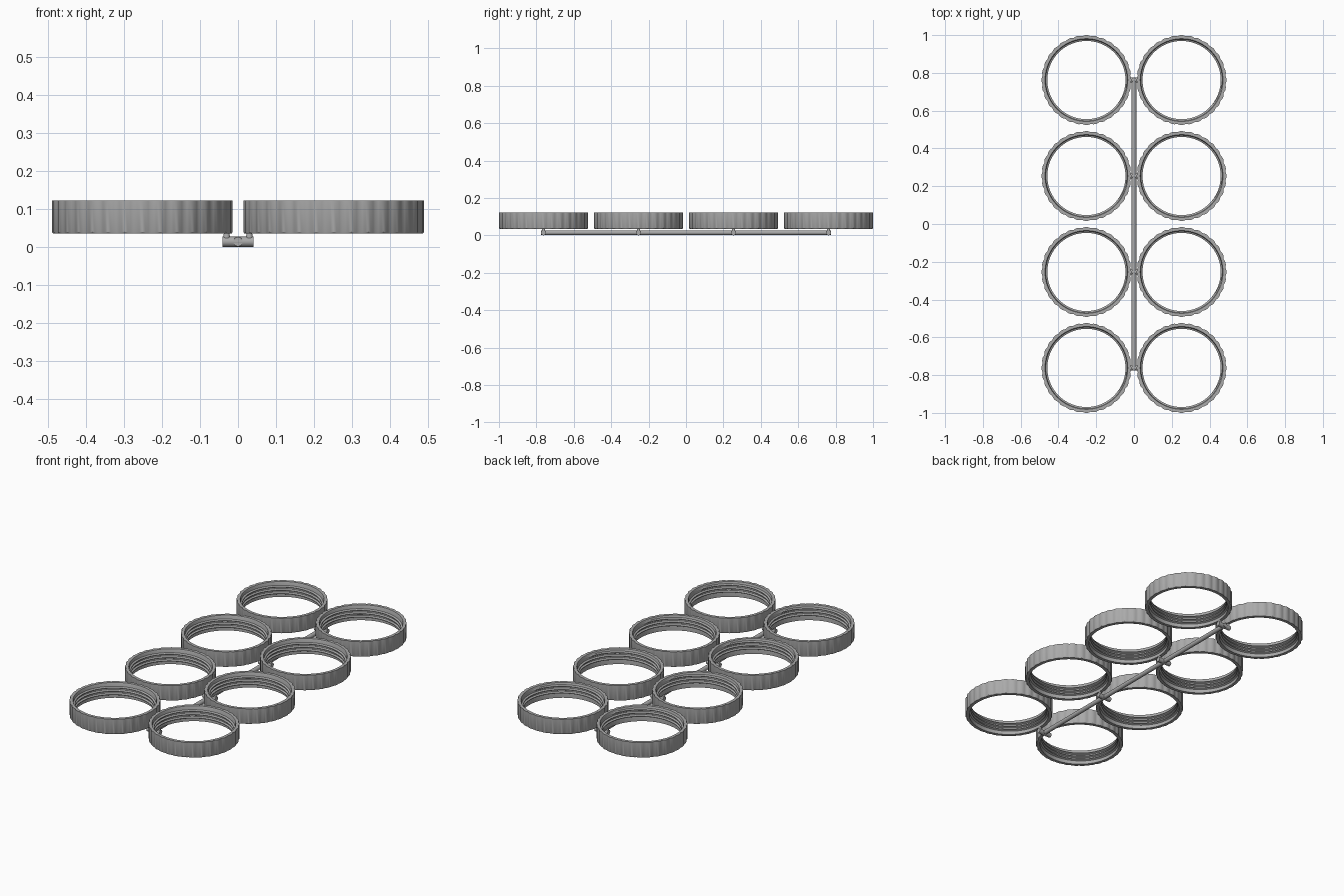
import bpy, bmesh, math
from mathutils import Vector

if "Cube" in bpy.data.objects:
    bpy.data.objects.remove(bpy.data.objects["Cube"], do_unlink=True)

grey = bpy.data.materials.new("plain grey")
grey.use_nodes = True
grey.diffuse_color = (0.4, 0.4, 0.4, 1)
grey.node_tree.nodes["Principled BSDF"].inputs["Base Color"].default_value = (0.4, 0.4, 0.4, 1)

Z0, Z1 = 0.035, 0.122       # ring bottom and top
R_OUT, R_WALL, R_THREAD = 0.238, 0.216, 0.207
LOBES, STEPS = 32, 192


def finish(bm, name):
    bmesh.ops.recalc_face_normals(bm, faces=bm.faces)
    mesh = bpy.data.meshes.new(name)
    bm.to_mesh(mesh)
    bm.free()
    mesh.materials.append(grey)
    return mesh


def place(mesh, name, loc=(0, 0, 0)):
    ob = bpy.data.objects.new(name, mesh)
    ob.location = loc
    bpy.context.collection.objects.link(ob)
    return ob


def smooth(ob):
    bpy.ops.object.select_all(action='DESELECT')
    ob.select_set(True)
    bpy.context.view_layer.objects.active = ob
    bpy.ops.object.shade_smooth_by_angle(angle=math.radians(35))


def bridge(bm, a, b):
    for i in range(len(a)):
        j = (i + 1) % len(a)
        bm.faces.new((a[i], a[j], b[j], b[i]))


def ring_mesh():
    """Open screw band: scalloped outside, plain bore with chamfered lips."""
    # radius, height, depth of the scallops
    profile = [(R_WALL, Z1 - 0.006, 0), (R_WALL + 0.003, Z1, 0),
               (R_OUT, Z1, 0.005), (R_OUT, Z0 + 0.004, 0.005),
               (R_OUT - 0.003, Z0, 0.003), (R_WALL, Z0, 0)]
    bm = bmesh.new()
    loops = []
    for r, z, depth in profile:
        loop = []
        for i in range(STEPS):
            a = math.tau * i / STEPS
            rr = r - depth * (1 - abs(math.cos(a * LOBES / 2)))
            loop.append(bm.verts.new((rr * math.cos(a), rr * math.sin(a), z)))
        loops.append(loop)
    for k, loop in enumerate(loops):
        bridge(bm, loop, loops[(k + 1) % len(loops)])
    return finish(bm, "screw_ring")


def thread_mesh(turns=3, pitch=0.019, seg=72):
    """Helical ridge on the bore, tapering in at both ends."""
    bm = bmesh.new()
    n = turns * seg
    last = None
    for i in range(n + 1):
        a = math.tau * i / seg
        z = Z0 + 0.015 + pitch * i / seg
        taper = min(1, i / 8, (n - i) / 8)
        tip = R_WALL - (R_WALL - R_THREAD) * taper
        sect = [bm.verts.new((r * math.cos(a), r * math.sin(a), z + dz))
                for r, dz in ((R_WALL + 0.001, -0.007), (tip, -0.002),
                              (tip, 0.002), (R_WALL + 0.001, 0.007))]
        if last:
            bridge(bm, last, sect)
        last = sect
    return finish(bm, "inner_thread")


def rod(name, start, end, r1, r2=None):
    start, end = Vector(start), Vector(end)
    axis = end - start
    bm = bmesh.new()
    bmesh.ops.create_cone(bm, cap_ends=True, segments=24, radius1=r1,
                          radius2=r1 if r2 is None else r2, depth=axis.length)
    bmesh.ops.rotate(bm, verts=bm.verts,
                     matrix=Vector((0, 0, 1)).rotation_difference(axis).to_matrix())
    bmesh.ops.translate(bm, verts=bm.verts, vec=(start + end) / 2)
    smooth(place(finish(bm, name), name))


# Eight threaded rings in two columns
ring, thread = ring_mesh(), thread_mesh()
rows = (-0.762, -0.254, 0.254, 0.762)
for y in rows:
    for x in (-0.252, 0.252):
        smooth(place(ring, "screw_ring", (x, y, 0)))
        smooth(place(thread, "inner_thread", (x, y, 0)))

# Long runner, with a short cross bar and two gates at each row
rod("runner_bar", (0, -0.775, 0.014), (0, 0.775, 0.014), 0.0125)
for y in rows:
    rod("cross_bar", (-0.041, y, 0.0135), (0.041, y, 0.0135), 0.0135)
    for s in (-1, 1):
        rod("gate_pin", (s * 0.03, y, 0.014), (s * 0.03, y, 0.038), 0.011, 0.007)
